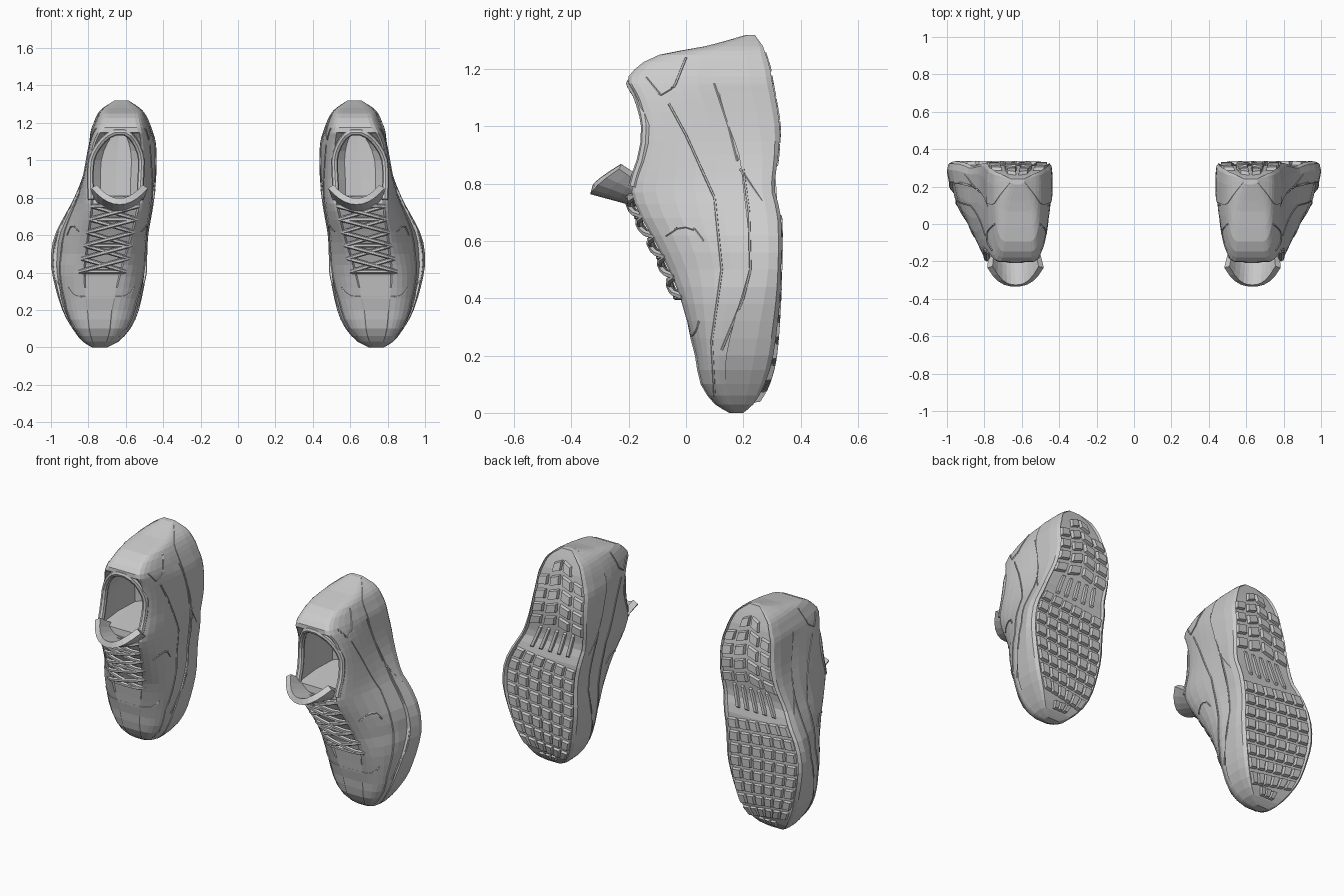
import bpy, bmesh, math
from mathutils import Vector

if "Cube" in bpy.data.objects:
    bpy.data.objects.remove(bpy.data.objects["Cube"])

# Shoe stations along its length: z, inner x, outer x, sole y, top y, midsole line y, top centre x, top half width
ST = [
    (0.00, .70, .78, .200, .155, .18, .74, .015),
    (0.03, .64, .83, .235, .105, .16, .74, .04),
    (0.10, .575, .885, .275, .055, .14, .74, .06),
    (0.20, .53, .94, .300, .035, .14, .74, .07),
    (0.40, .49, .995, .315, -.02, .19, .725, .10),
    (0.50, .487, 1.0, .318, -.06, .22, .705, .11),
    (0.60, .482, .98, .320, -.11, .22, .685, .12),
    (0.70, .465, .93, .316, -.165, .21, .665, .125),
    (0.78, .452, .885, .296, -.19, .20, .655, .13),
    (0.90, .438, .835, .308, -.155, .185, .655, .135),
    (1.00, .435, .81, .313, -.145, .15, .65, .135),
    (1.10, .44, .795, .298, -.17, .12, .64, .12),
    (1.16, .458, .787, .286, -.20, .11, .63, .10),
    (1.20, .472, .772, .280, -.175, .105, .625, .085),
    (1.25, .497, .75, .265, -.09, .11, .622, .075),
    (1.28, .525, .722, .255, .07, .15, .622, .06),
    (1.32, .585, .66, .240, .215, .225, .622, .02),
]


def station(z):
    """Smoothly interpolate the station table at height z."""
    z = min(max(z, 0), 1.32)
    i = max(k for k in range(len(ST) - 1) if ST[k][0] <= z + 1e-9)
    a, b = ST[i], ST[i + 1]
    p, n = ST[max(i - 1, 0)], ST[min(i + 2, len(ST) - 1)]
    h = b[0] - a[0]
    t = (z - a[0]) / h
    out = []
    for j in range(1, 8):
        ma = (b[j] - p[j]) / (b[0] - p[0]) * h
        mb = (n[j] - a[j]) / (n[0] - a[0]) * h
        out.append((2*t**3 - 3*t*t + 1)*a[j] + (t**3 - 2*t*t + t)*ma
                   + (3*t*t - 2*t**3)*b[j] + (t**3 - t*t)*mb)
    return out


def taper(z, side):
    """How far the outer forefoot wall leans in above the sole edge."""
    return .09*max(0, 1 - abs(z - .5)/.4) if side > 0 else 0


def upper(z, q, side):
    """Point on the upper's outer wall, q = 0 at the midsole, 1 at the top."""
    L, R, bot, top, mid, cx, cw = station(z)
    half, m = (R - L)/2, (L + R)/2
    power = 1 + .4*max(0, 1 - abs(z - .6)/.25)
    f = max(0, 1 - q*q)**(power/2)
    w = cw + ((.96 - taper(z, side))*half - cw)*f
    return Vector((m + (cx - m)*q + side*w, mid + (top - mid)*q, z))


def wall(z, y, side):
    """Point on the outer wall at a chosen y, for seams."""
    L, R, bot, top, mid, cx, cw = station(z)
    if y > mid:
        k = .99 - taper(z, side)*.6*(bot - y)/(bot - mid)
        return Vector(((L + R)/2 + side*(R - L)/2*k, y, z))
    return upper(z, min(1, (mid - y)/(mid - top)), side)


def sole(u, z, lift=0):
    L, R, bot = station(z)[:3]
    return Vector(((L + R)/2 + u*(R - L)/2, bot + lift, z))


def opening(z):
    """Rounding of the foot opening toward the heel."""
    return math.sqrt(max(.05, 1 - max(0, (z - .98)/.18)**2))


def finish(name, bm, solid=0):
    """Make the object and mirror it to the other shoe."""
    bmesh.ops.recalc_face_normals(bm, faces=bm.faces)
    me = bpy.data.meshes.new(name)
    bm.to_mesh(me)
    bm.free()
    ob = bpy.data.objects.new(name, me)
    bpy.context.collection.objects.link(ob)
    if solid:
        s = ob.modifiers.new("thickness", 'SOLIDIFY')
        s.thickness, s.offset = solid, 0
    mod = ob.modifiers.new("pair", 'MIRROR')
    mod.use_mirror_merge = False


def tube(bm, pts, r, n=6):
    rings = []
    for i, p in enumerate(pts):
        d = (pts[min(i + 1, len(pts) - 1)] - pts[max(i - 1, 0)]).normalized()
        ref = Vector((0, 1, 0)) if abs(d.y) < .8 else Vector((0, 0, 1))
        a = d.cross(ref).normalized()
        b = d.cross(a)
        rings.append([bm.verts.new(p + r*(math.cos(2*math.pi*k/n)*a + math.sin(2*math.pi*k/n)*b))
                      for k in range(n)])
    for A, B in zip(rings, rings[1:]):
        for k in range(n):
            bm.faces.new((A[k], A[(k+1) % n], B[(k+1) % n], B[k]))
    bm.faces.new(rings[0])
    bm.faces.new(rings[-1])


def resample(keys, n=20):
    """Resample (z, y) keys linearly."""
    out = []
    for i in range(n + 1):
        t = i/n*(len(keys) - 1)
        k = min(int(t), len(keys) - 2)
        f = t - k
        out.append([keys[k][j]*(1 - f) + keys[k+1][j]*f for j in (0, 1)])
    return out


# Shoe body: sole with raised edge, midsole step, upper, and hollow foot opening
def half_section(z, side):
    L, R, bot, top, mid, cx, cw = station(z)
    half, m = (R - L)/2, (L + R)/2
    tp = taper(z, side)
    edge = bot + .014*min(1, max(0, (z - .1)/.3), max(0, (1.32 - z)/.04))
    pts = [(m, bot), (m + side*half*.5, bot), (m + side*half*.86, bot), (m + side*half*.9, edge)]
    pts += [(m + side*half*s, edge + (mid - edge)*h) for s, h in
            ((.97, .1), (1, .4), (.99 - tp*.6, 1))]
    for k in range(8):
        p = upper(z, math.sin(math.pi/2*k/7), side)
        pts.append((p.x, p.y))
    if .81 < z < 1.145:
        g = opening(z)
        inner = ((.93*g, top + .03), (1.05*g, .0), (1*g, .15), (.6*g, .2), (0, .205))
    else:
        d = .014*min(1, (z - .3)/.12) if .3 < z < .81 else -.004
        inner = ((.92, top + d), (.75, top + d), (.5, top + d), (.25, top + d), (0, top + d))
    return pts + [(cx + side*cw*s, y) for s, y in inner]


zs = [0, .012, .03, .06, .1, .15, .2, .26, .32, .38, .44, .5, .56, .62, .68, .73, .77, .805, .815,
      .85, .9, .95, 1, 1.05, 1.09, 1.12, 1.14, 1.15, 1.175, 1.2, 1.225, 1.25, 1.265, 1.28, 1.295, 1.31, 1.32]
bm = bmesh.new()
rings = []
for z in zs:
    r, l = half_section(z, 1), half_section(z, -1)
    rings.append([bm.verts.new((x, y, z)) for x, y in r + l[-2:0:-1]])
for A, B in zip(rings, rings[1:]):
    for k in range(len(A)):
        j = (k + 1) % len(A)
        bm.faces.new((A[k], A[j], B[j], B[k]))
bm.faces.new(rings[0])
bm.faces.new(rings[-1])
finish("shoe_body", bm)

# Padded collar rim around the opening
bm = bmesh.new()
heights = [.79, .83, .88, .94, 1, 1.04, 1.08, 1.11, 1.135, 1.15]
rim = []
for side, zz in ((1, heights), (-1, heights[::-1])):
    for z in zz:
        top, mid, cx, cw = station(z)[3:]
        rim.append(Vector((cx + side*cw*opening(z)*(.7 if z == 1.15 else 1), top + .006, z)))
tube(bm, rim, .018, 8)
finish("collar_rim", bm)

# Tongue: curved flap flaring out of the opening, with a rounded tip
bm = bmesh.new()
NU, NV = 10, 5
grid = []
for i in range(NV + 1):
    v = i/NV
    row = []
    for k in range(NU + 1):
        u = 2*k/NU - 1
        y = -.09 - .24*v + .10*v*abs(u)**2.5
        x = .645 - .012*v + u*(.115 + .022*v)
        row.append(bm.verts.new((x, y, .715 + .065*v + .1*u*u*(.5 + .3*v))))
    grid.append(row)
for A, B in zip(grid, grid[1:]):
    for k in range(NU):
        bm.faces.new((A[k], A[k+1], B[k+1], B[k]))
finish("tongue", bm, .034)

# Laces: bars with crossing diagonals
bm = bmesh.new()


def lace(z0, z1, s0, lift):
    pts = []
    for i in range(7):
        t = i/6
        z = z0 + (z1 - z0)*t
        top, cx = station(z)[3], station(z)[5]
        e = abs(2*t - 1)
        pts.append(Vector((cx + s0*(2*t - 1)*.125, top - lift*(1 - e**4) + .012*e**4, z)))
    tube(bm, pts, .0115)


rows = [.405 + .07*i for i in range(6)]
for a in rows[::2] + rows[-1:]:
    lace(a, a, 1, .014)
for a, b in zip(rows, rows[1:]):
    lace(a, b, 1, .016)
    lace(a, b, -1, .022)
finish("laces", bm)

# Seams and panel edges on the upper
bm = bmesh.new()
seams = [
    [(.06, .10), (.25, .09), (.5, .125), (.75, .10), (.97, .0), (1.08, -.06)],
    [(.22, .125), (.4, .2), (.5, .225), (.7, .22), (.85, .2)],
    [(.85, .19), (.79, .23), (.74, .265)],
    [(1.15, .1), (1.0, .15), (.88, .18)],
    [(1.17, -.14), (1.11, -.09), (1.14, -.04), (1.24, .0)],
    [(.62, -.07), (.645, -.03), (.65, .0), (.64, .03), (.60, .06)],
]
for keys in seams:
    for side in (1, -1):
        tube(bm, [wall(z, y, side) for z, y in resample(keys)], .0045, 5)
# toe cap stitch line
tube(bm, [upper(.27 + .05*s*s, 1 - .25*abs(s), 1 if s > 0 else -1) for s in
          (-1, -.75, -.5, -.25, -.01, .01, .25, .5, .75, 1)], .004, 5)
finish("seams", bm)

# Tread: tapered lugs following the sole
bm = bmesh.new()


def lug(u0, u1, z0, z1, skew, h=.018):
    def corners(inset, lift):
        du, dz = inset*(u1 - u0), inset*(z1 - z0)
        return [bm.verts.new(sole(u, z + skew*u, lift)) for u, z in
                ((u0+du, z0+dz), (u1-du, z0+dz), (u1-du, z1-dz), (u0+du, z1-dz))]
    a, b = corners(0, -.008), corners(.1, h)
    bm.faces.new(a)
    bm.faces.new(b)
    for k in range(4):
        bm.faces.new((a[k], a[(k+1) % 4], b[(k+1) % 4], b[k]))


for r in range(8):
    z = .09 + r*.075
    for c in range(6):
        u = -.87 + c*.292
        lug(u, u + .25, z, z + .06, .025)
for c in range(3):
    lug(-.45 + c*.3, -.2 + c*.3, .035, .075, 0)
# heel chevrons
for r in range(5):
    z = .89 + r*.08
    for u0, u1, s in ((-.87, -.5, .04), (-.42, -.04, .06), (.04, .42, -.06), (.5, .87, -.04)):
        if r < 4 or abs(u0 + u1) < 1:
            lug(u0, u1, z, z + .058, s)
# arch ribs
for c in range(5):
    lug(-.6 + c*.26, -.5 + c*.26, .71, .86, 0, .01)
finish("tread", bm)
